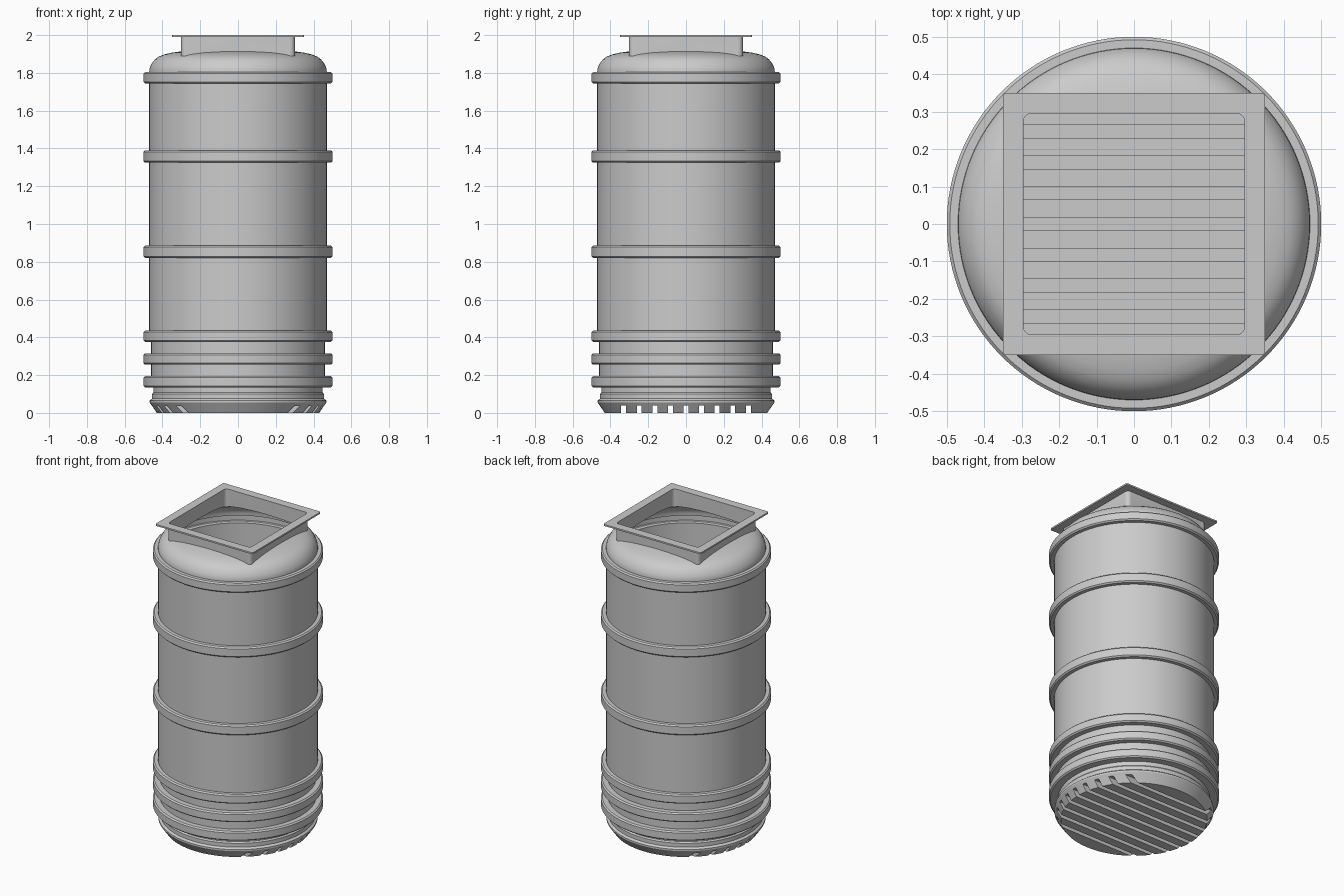
import bpy, bmesh, math
from mathutils import Vector

if "Cube" in bpy.data.objects:
    bpy.data.objects.remove(bpy.data.objects["Cube"])

SEG = 128
WALL = 0.006


def new_object(name, bm):
    bmesh.ops.recalc_face_normals(bm, faces=bm.faces)
    me = bpy.data.meshes.new(name)
    bm.to_mesh(me)
    bm.free()
    ob = bpy.data.objects.new(name, me)
    bpy.context.collection.objects.link(ob)
    return ob


def lathe(name, profile):
    """Closed solid of revolution from a bottom-to-top (r, z) profile."""
    bm = bmesh.new()
    rings = [[bm.verts.new((r * math.cos(2 * math.pi * i / SEG),
                            r * math.sin(2 * math.pi * i / SEG), z))
              for i in range(SEG)] for r, z in profile]
    for a, b in zip(rings, rings[1:]):
        for i in range(SEG):
            j = (i + 1) % SEG
            bm.faces.new((a[i], a[j], b[j], b[i]))
    bm.faces.new(rings[0][::-1])
    bm.faces.new(rings[-1])
    return new_object(name, bm)


def prism(name, half, radius, z0, z1, steps=5):
    """Square prism with rounded vertical corners."""
    bm = bmesh.new()
    pts = []
    for k, (sx, sy) in enumerate(((1, 1), (-1, 1), (-1, -1), (1, -1))):
        for s in range(steps + 1):
            a = math.pi / 2 * (k + s / steps)
            pts.append((sx * (half - radius) + radius * math.cos(a),
                        sy * (half - radius) + radius * math.sin(a)))
    lo = [bm.verts.new((x, y, z0)) for x, y in pts]
    hi = [bm.verts.new((x, y, z1)) for x, y in pts]
    bm.faces.new(lo[::-1])
    bm.faces.new(hi)
    for i in range(len(pts)):
        j = (i + 1) % len(pts)
        bm.faces.new((lo[i], lo[j], hi[j], hi[i]))
    return new_object(name, bm)


def groove_bars(name, half_width, top):
    """Row of parallel bars used to form the grooves under the base."""
    bm = bmesh.new()
    for k in range(-4, 5):
        res = bmesh.ops.create_cube(bm, size=1)
        for v in res["verts"]:
            v.co = Vector((v.co.x * 1.2, v.co.y * 2 * half_width + k * 0.0825,
                           top if v.co.z > 0 else -0.05))
    return new_object(name, bm)


def boolean(target, other, op):
    other.hide_render = True
    m = target.modifiers.new(op, 'BOOLEAN')
    m.operation, m.solver, m.object = op, 'EXACT', other
    bpy.context.view_layer.objects.active = target
    bpy.ops.object.modifier_apply(modifier=m.name)
    bpy.data.objects.remove(other)


def offset(profile, t):
    """Move the profile inward by wall thickness t."""
    pts = [Vector(p) for p in profile]
    out = []
    for i, p in enumerate(pts):
        before = pts[i - 1] if i else p - Vector((1, 0))
        after = pts[i + 1] if i < len(pts) - 1 else p - Vector((1, 0))
        d1, d2 = (p - before).normalized(), (after - p).normalized()
        n1, n2 = Vector((-d1.y, d1.x)), Vector((-d2.y, d2.x))
        if i == 0:
            n1 = Vector((0, 1))
        if i == len(pts) - 1:
            n2 = Vector((0, -1))
        out.append(p + (n1 + n2) * (t / (1 + n1.dot(n2))))
    return out


# Tank profile: chamfered foot, six hoops, domed shoulder
profile = [(0.43, 0.0), (0.468, 0.055), (0.468, 0.065), (0.455, 0.075),
           (0.455, 0.1), (0.448, 0.108)]
for z0, z1, r_low, r_high in ((0.135, 0.195, 0.448, 0.46), (0.255, 0.315, 0.46, 0.46),
                              (0.375, 0.435, 0.46, 0.47), (0.82, 0.885, 0.47, 0.47),
                              (1.325, 1.39, 0.47, 0.47), (1.745, 1.805, 0.47, 0.47)):
    profile += [(r_low, z0), (0.492, z0), (0.5, z0 + 0.008),
                (0.5, z1 - 0.008), (0.492, z1), (r_high, z1)]
profile += [(0.469, 0.0 + 1.82), (0.464, 1.835), (0.453, 1.855), (0.438, 1.873),
            (0.418, 1.887), (0.39, 1.898), (0.35, 1.907), (0.3, 1.914),
            (0.2, 1.922), (0.1, 1.926), (0.02, 1.927)]

# Outer body with grooved base
tank = lathe("tank", profile)
boolean(tank, groove_bars("groove_cutter", 0.013, 0.04), 'DIFFERENCE')

# Square neck and flange
boolean(tank, prism("neck", 0.301, 0.025, 1.86, 1.995), 'UNION')
boolean(tank, prism("flange", 0.35, 0.01, 1.99, 2.0), 'UNION')

# Hollow interior that follows the outer skin
cavity = lathe("cavity", offset(profile, WALL))
boolean(cavity, groove_bars("inner_groove_cutter", 0.013 + WALL, 0.04 + WALL), 'DIFFERENCE')
boolean(tank, cavity, 'DIFFERENCE')
boolean(tank, prism("opening", 0.295, 0.02, 1.8, 2.1), 'DIFFERENCE')

# Smooth shading with crisp edges
bpy.ops.object.select_all(action='DESELECT')
tank.select_set(True)
bpy.context.view_layer.objects.active = tank
bpy.ops.object.shade_smooth_by_angle(angle=math.radians(30))
